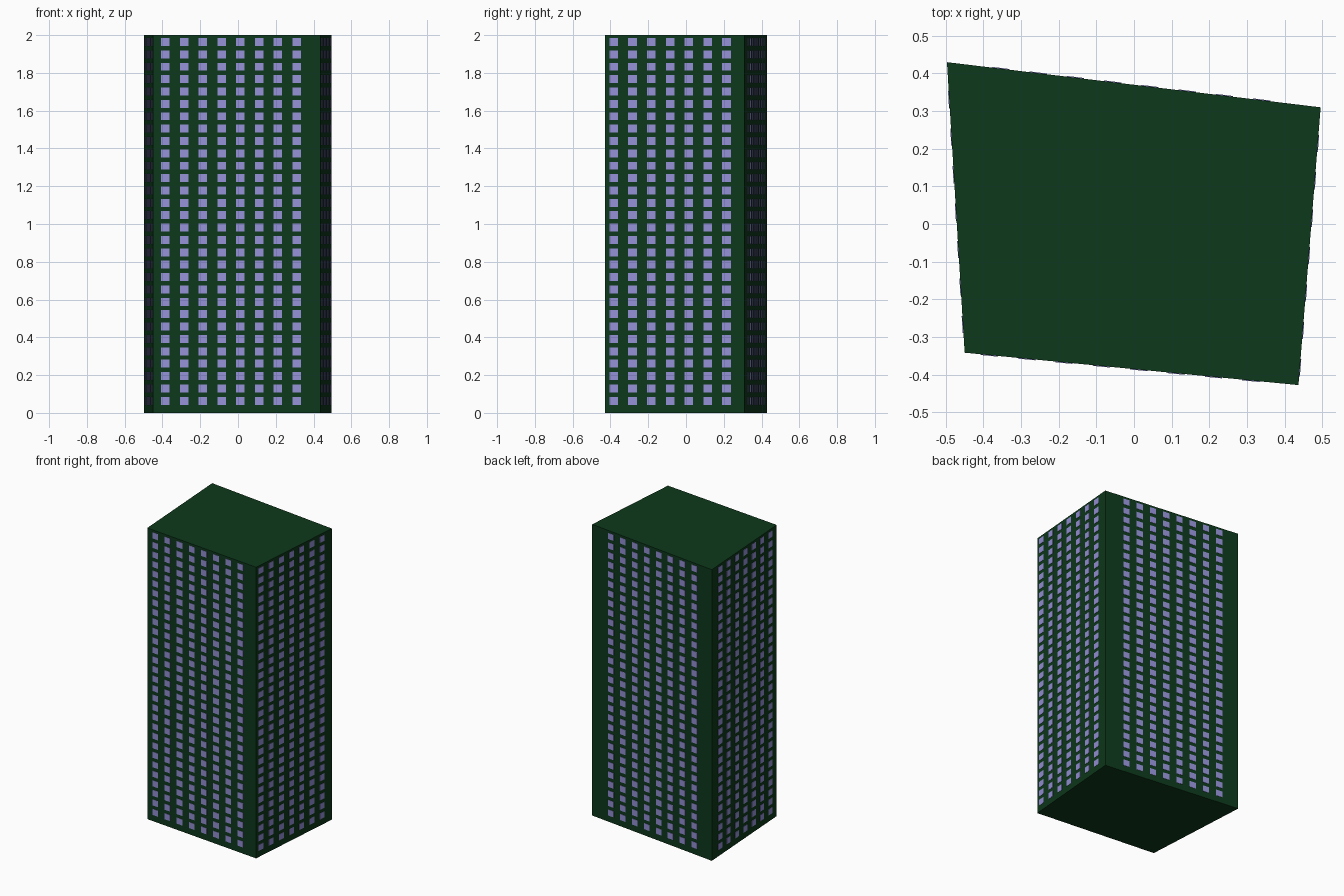
import bpy, bmesh
from mathutils import Vector

if "Cube" in bpy.data.objects:
    bpy.data.objects.remove(bpy.data.objects["Cube"])

HEIGHT = 2.0
ROWS, ROW_START, ROW_STEP = 30, 0.064, 0.0655
COL_STEP, WIN_W, WIN_H, PROUD = 0.0997, 0.046, 0.042, 0.002


def material(name, color):
    m = bpy.data.materials.new(name)
    m.diffuse_color = (*color, 1)
    m.use_nodes = True
    m.node_tree.nodes["Principled BSDF"].inputs["Base Color"].default_value = m.diffuse_color
    return m


def make_object(name, bm, mat):
    mesh = bpy.data.meshes.new(name)
    bmesh.ops.recalc_face_normals(bm, faces=bm.faces)
    bm.to_mesh(mesh)
    bm.free()
    mesh.materials.append(mat)
    obj = bpy.data.objects.new(name, mesh)
    bpy.context.collection.objects.link(obj)
    return obj


green = material("dark_green_wall", (0.004, 0.040, 0.011))
glass = material("lilac_glass", (0.30, 0.28, 0.68))

# Tower block: skewed four-sided footprint, extruded up
corners = [Vector(c) for c in ((-0.45, -0.342, 0), (0.437, -0.428, 0),
                               (0.496, 0.31, 0), (-0.497, 0.43, 0))]
bm = bmesh.new()
base = bm.faces.new([bm.verts.new(c) for c in corners])
ext = bmesh.ops.extrude_face_region(bm, geom=[base], use_keep_orig=True)
top = [v for v in ext["geom"] if isinstance(v, bmesh.types.BMVert)]
bmesh.ops.translate(bm, verts=top, vec=(0, 0, HEIGHT))
make_object("tower_walls", bm, green)


# Window panes: thin boxes in a grid along one wall
def window_grid(name, a, b, start, columns):
    along = (b - a).normalized()
    out = Vector((along.y, -along.x, 0))
    bm = bmesh.new()
    for c in range(columns):
        for r in range(ROWS):
            mid = a + along * (start + c * COL_STEP)
            mid.z = ROW_START + r * ROW_STEP
            verts = [bm.verts.new(mid + along * (u * WIN_W / 2) + out * (d * PROUD)
                                  + Vector((0, 0, w * WIN_H / 2)))
                     for d in (-1, 1)
                     for u, w in ((-1, -1), (1, -1), (1, 1), (-1, 1))]
            for f in ((0, 1, 2, 3), (4, 5, 6, 7), (0, 1, 5, 4),
                      (1, 2, 6, 5), (2, 3, 7, 6), (3, 0, 4, 7)):
                bm.faces.new([verts[i] for i in f])
    make_object(name, bm, glass)


walls = (("front_windows", 0.066, 8), ("right_windows", 0.046, 7),
         ("back_windows", 0.158, 8), ("left_windows", 0.10, 7))
for i, (name, start, columns) in enumerate(walls):
    window_grid(name, corners[i], corners[(i + 1) % 4], start, columns)
